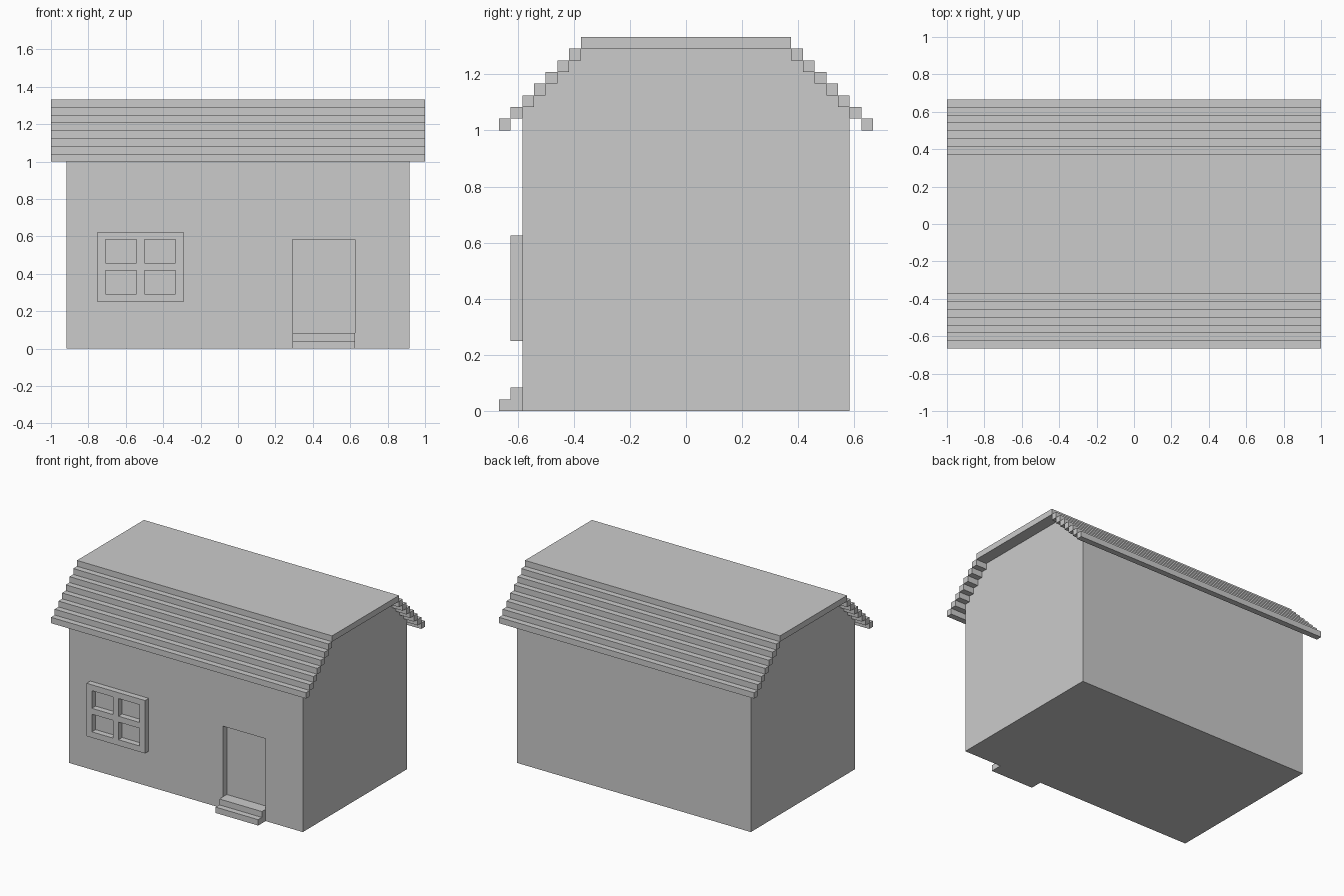
import bpy, bmesh

if "Cube" in bpy.data.objects:
    bpy.data.objects.remove(bpy.data.objects["Cube"])

U = 1 / 24  # the model sits on a regular block grid


def make(name, bm):
    bmesh.ops.recalc_face_normals(bm, faces=bm.faces)
    mesh = bpy.data.meshes.new(name)
    bm.to_mesh(mesh)
    bm.free()
    obj = bpy.data.objects.new(name, mesh)
    bpy.context.collection.objects.link(obj)
    return obj


def boxes(name, *extents):
    """One object from boxes given as (x0, x1, y0, y1, z0, z1) in grid units."""
    bm = bmesh.new()
    for x0, x1, y0, y1, z0, z1 in extents:
        for v in bmesh.ops.create_cube(bm, size=1)["verts"]:
            v.co = ((x1 if v.co.x > 0 else x0) * U,
                    (y1 if v.co.y > 0 else y0) * U,
                    (z1 if v.co.z > 0 else z0) * U)
    return make(name, bm)


def cut(obj, cutter):
    mod = obj.modifiers.new("cut", "BOOLEAN")
    mod.operation = "DIFFERENCE"
    mod.solver = "EXACT"
    mod.object = cutter
    cutter.hide_render = True
    cutter.hide_set(True)


# House body: gable profile stepped under the roof, extruded along x
right = [(14, 0), (14, 26)]
for i in range(5):
    right += [(13 - i, 26 + i), (13 - i, 27 + i)]
right = [(14, 0), (14, 26)] + right[2:-1] + [(9, 31)]
profile = right + [(-y, z) for y, z in reversed(right)]
bm = bmesh.new()
face = bm.faces.new([bm.verts.new((-22 * U, y * U, z * U)) for y, z in profile])
ext = bmesh.ops.extrude_face_region(bm, geom=[face], use_keep_orig=True)
bmesh.ops.translate(bm, vec=(44 * U, 0, 0),
                    verts=[g for g in ext["geom"] if isinstance(g, bmesh.types.BMVert)])
walls = make("walls", bm)

# Recessed doorway
cut(walls, boxes("doorway_cutter", (7, 15, -16, -13, 2, 14)))

# Door steps
boxes("lower_step", (7, 15, -16, -14, 0, 1))
boxes("upper_step", (7, 15, -15, -14, 1, 2))

# Window frame with four panes
frame = boxes("window_frame", (-18, -7, -15, -14, 6, 15))
cut(frame, boxes("pane_cutter", *[(x, x + 4, -16, -13, z, z + 3)
                                  for x in (-17, -12) for z in (7, 11)]))

# Roof: flat top slab and seven stepped courses on each side
boxes("roof_top", (-24, 24, -9, 9, 31, 32))
for i in range(7):
    boxes(f"roof_course_front_{i + 1}", (-24, 24, i - 16, i - 15, 24 + i, 25 + i))
    boxes(f"roof_course_back_{i + 1}", (-24, 24, 15 - i, 16 - i, 24 + i, 25 + i))
